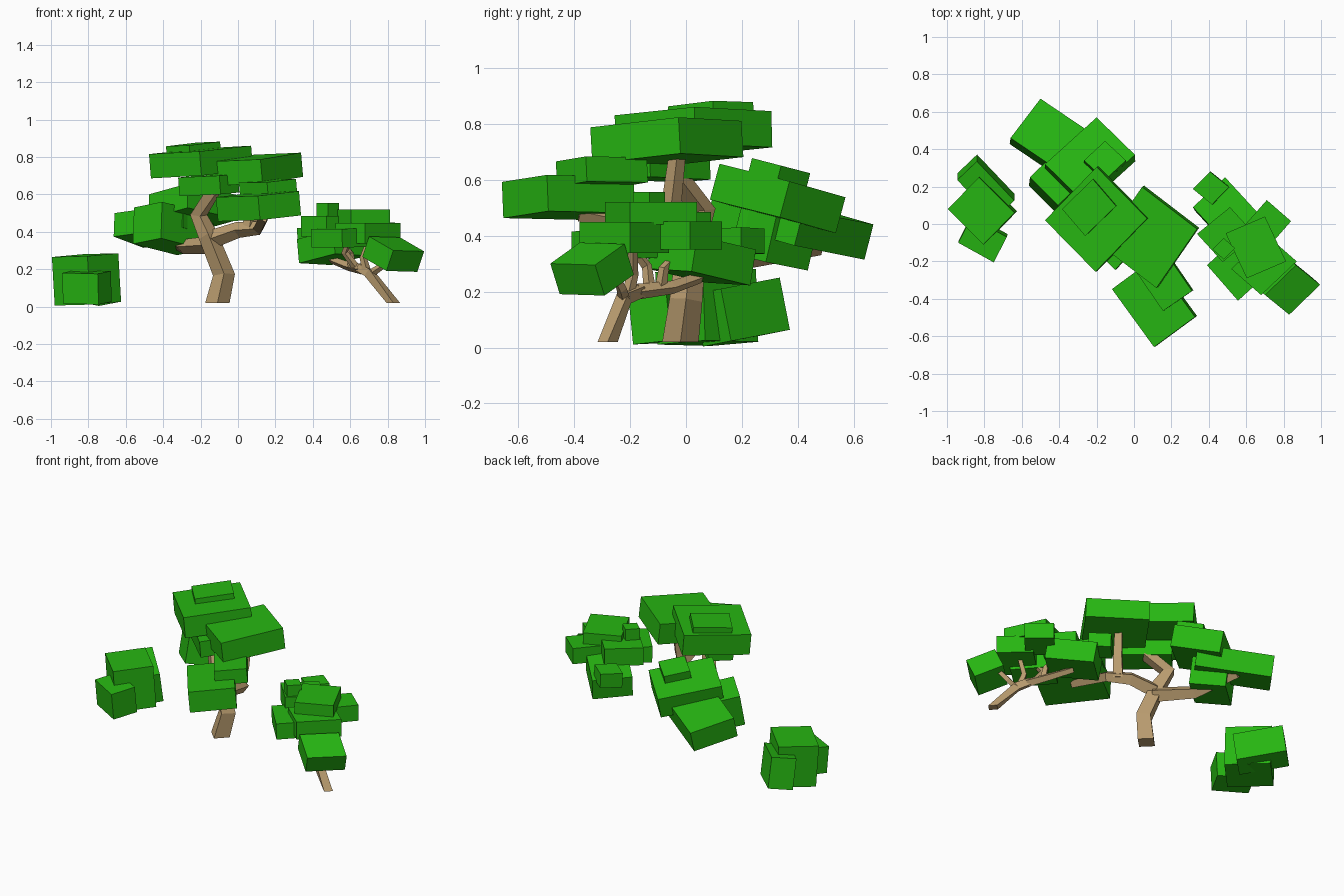
import bpy, bmesh
from mathutils import Vector


def material(name, rgb):
    m = bpy.data.materials.new(name)
    m.diffuse_color = (*rgb, 1)
    return m


GREEN = material("leaf green", (0.02, 0.47, 0.006))
BROWN = material("bark brown", (0.49, 0.335, 0.16))


def finish(name, bm, mat):
    bmesh.ops.recalc_face_normals(bm, faces=bm.faces)
    me = bpy.data.meshes.new(name)
    bm.to_mesh(me)
    bm.free()
    me.materials.append(mat)
    ob = bpy.data.objects.new(name, me)
    bpy.context.collection.objects.link(ob)


def leaf_block(name, side_a, corner, side_b, thick):
    """Slab below the top face spanned by three neighbouring corners."""
    a, c, b = Vector(side_a), Vector(corner), Vector(side_b)
    n = (a - c).cross(b - c).normalized()
    if n.z < 0:
        n.negate()
    top = [c, a, a + b - c, b]
    bm = bmesh.new()
    vs = [bm.verts.new(p) for p in top]
    f = bm.faces.new(vs)
    ext = bmesh.ops.extrude_face_region(bm, geom=[f], use_keep_orig=True)
    bmesh.ops.translate(bm, vec=-n * thick,
                        verts=[g for g in ext["geom"] if isinstance(g, bmesh.types.BMVert)])
    finish(name, bm, GREEN)


def branch(name, pts, r0, r1, flat_base=False):
    """Four-sided limb along a path, tapering from r0 to r1."""
    pts = [Vector(p) for p in pts]
    n = len(pts)
    bm = bmesh.new()
    rings = []
    ref = None
    for i, p in enumerate(pts):
        d_in = (p - pts[max(i - 1, 0)]).normalized()
        d_out = (pts[min(i + 1, n - 1)] - p).normalized()
        t = (d_in + d_out).normalized()
        if i == 0 and flat_base:
            t = Vector((0, 0, 1))
        if ref is None:
            ref = Vector((1, 0, 0)) if abs(t.z) > 0.7 else Vector((0, 0, 1))
        u = (ref - t * ref.dot(t)).normalized()
        v = t.cross(u)
        ref = u
        r = r0 + (r1 - r0) * i / (n - 1)
        rings.append([bm.verts.new(p + k * r) for k in (u, v, -u, -v)])
    for lo, hi in zip(rings, rings[1:]):
        for k in range(4):
            bm.faces.new((lo[k], lo[(k + 1) % 4], hi[(k + 1) % 4], hi[k]))
    bm.faces.new(rings[0][::-1])
    bm.faces.new(rings[-1])
    finish(name, bm, BROWN)


# Bush on the left
BUSH = [
    ((-.995, .08, .265), (-.83, .25, .28), (-.64, .06, .285), .26),
    ((-.945, .235, .23), (-.84, .335, .25), (-.64, .125, .21), .19),
    ((-.94, -.10, .18), (-.75, -.205, .175), (-.68, -.07, .19), .165),
]
# Canopy of the large tree
LARGE = [
    ((-.66, .46, .50), (-.50, .67, .44), (-.13, .42, .49), .13),
    ((-.476, .32, .60), (-.20, .57, .537), (.005, .37, .594), .133),
    ((-.556, .25, .53), (-.406, .10, .56), (-.17, .33, .50), .20),
    ((-.267, .34, .65), (-.155, .444, .623), (-.043, .34, .65), .09),
    ((-.476, .02, .815), (-.20, .305, .845), (.07, .03, .86), .13),
    ((-.385, .08, .857), (-.22, .24, .877), (-.096, .096, .882), .08),
    ((.043, .198, .81), (.337, -.027, .823), (.12, -.342, .787), .13),
    ((-.118, -.348, .585), (.107, -.658, .592), (.326, -.497, .617), .13),
    ((.155, -.465, .665), (.31, -.358, .683), (.16, -.14, .68), .09),
    ((-.32, -.03, .69), (-.10, -.245, .70), (.0, -.13, .71), .10),
]
# Canopy of the small tree
SMALL = [
    ((.315, .187, .42), (.406, .28, .425), (.508, .197, .43), .09),
    ((.315, .09, .36), (.487, .25, .35), (.68, .04, .40), .13),
    ((.58, -.02, .45), (.71, .128, .45), (.84, .015, .45), .10),
    ((.49, -.05, .52), (.70, .04, .52), (.813, -.20, .52), .08),
    ((.337, -.053, .485), (.513, .09, .485), (.65, -.06, .485), .11),
    ((.39, -.22, .415), (.556, -.41, .415), (.70, -.28, .42), .10),
    ((.83, -.485, .30), (.995, -.325, .295), (.866, -.22, .37), .12),
    ((.42, -.135, .555), (.48, -.075, .555), (.54, -.13, .555), .10),
    ((.52, -.24, .448), (.68, -.38, .448), (.87, -.20, .448), .11),
]
for plant, blocks in (("bush", BUSH), ("large_tree", LARGE), ("small_tree", SMALL)):
    for i, blk in enumerate(blocks):
        leaf_block(f"{plant}_leaves_{i + 1}", *blk)

# Large tree trunk and limbs
branch("large_trunk", [(-.11, -.02, .02), (-.075, 0, .17), (-.16, .02, .38),
                       (-.21, .06, .49), (-.13, -.04, .62)], .065, .04, True)
branch("large_limb_front", [(-.14, .02, .36), (0, -.03, .41), (.11, -.11, .42),
                            (.14, -.38, .48)], .05, .03)
branch("large_limb_up", [(.06, -.07, .41), (.08, -.05, .53), (.09, -.03, .70)], .04, .03)
branch("large_limb_back", [(-.13, .02, .33), (-.29, .21, .32), (-.38, .48, .36)], .05, .03)

# Small tree trunk and limbs
branch("small_trunk", [(.83, -.28, .02), (.70, -.22, .18), (.65, -.16, .205)], .036, .028, True)
branch("small_limb_back", [(.66, -.17, .20), (.59, -.05, .215), (.50, .05, .25)], .028, .02)
branch("small_limb_middle", [(.61, -.09, .21), (.60, -.08, .28), (.54, 0, .36)], .022, .016)
branch("small_limb_left", [(.63, -.13, .21), (.57, -.14, .29), (.60, -.20, .37)], .022, .015)
branch("small_limb_up", [(.69, -.21, .18), (.67, -.19, .26), (.71, -.19, .37)], .024, .016)
branch("small_limb_right", [(.70, -.22, .17), (.76, -.23, .21), (.81, -.26, .27)], .022, .016)
